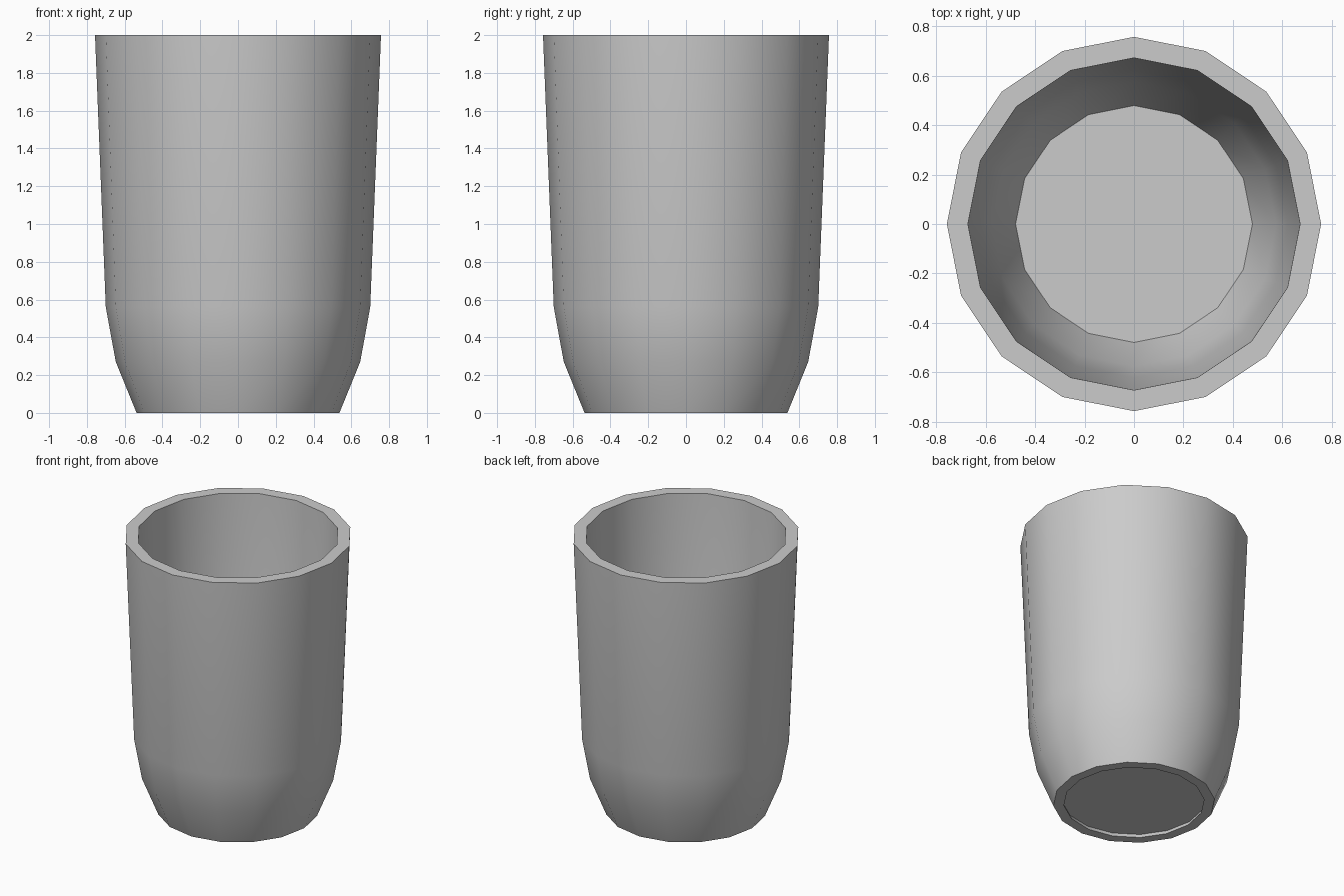
import bpy, bmesh
from math import cos, sin, pi

if "Cube" in bpy.data.objects:
    bpy.data.objects.remove(bpy.data.objects["Cube"])

SIDES = 16


def finish(bm, name):
    bmesh.ops.recalc_face_normals(bm, faces=bm.faces)
    mesh = bpy.data.meshes.new(name)
    bm.to_mesh(mesh)
    bm.free()
    obj = bpy.data.objects.new(name, mesh)
    bpy.context.collection.objects.link(obj)
    return obj


def ring(bm, r, z):
    return [bm.verts.new((r * cos(2 * pi * i / SIDES), r * sin(2 * pi * i / SIDES), z))
            for i in range(SIDES)]


# Cup wall: closed profile (radius, height) turned around z
outer = [(0.537, 0), (0.647, 0.27), (0.70, 0.56), (0.757, 2)]
inner = [(0.672, 2), (0.622, 0.56), (0.575, 0.27), (0.467, 0)]
bm = bmesh.new()
rings = [ring(bm, r, z) for r, z in outer + inner]
for a, b in zip(rings, rings[1:] + rings[:1]):
    for i in range(SIDES):
        j = (i + 1) % SIDES
        bm.faces.new((a[i], a[j], b[j], b[i]))
wall = finish(bm, "cup_wall")
bpy.context.view_layer.objects.active = wall
wall.select_set(True)
bpy.ops.object.shade_smooth_by_angle(angle=pi / 6)

# Cup floor: thin disc set slightly above the foot ring
bm = bmesh.new()
bm.faces.new(ring(bm, 0.479, 0.03))
floor = finish(bm, "cup_floor")
if floor.data.polygons[0].normal.z < 0:
    floor.data.flip_normals()
